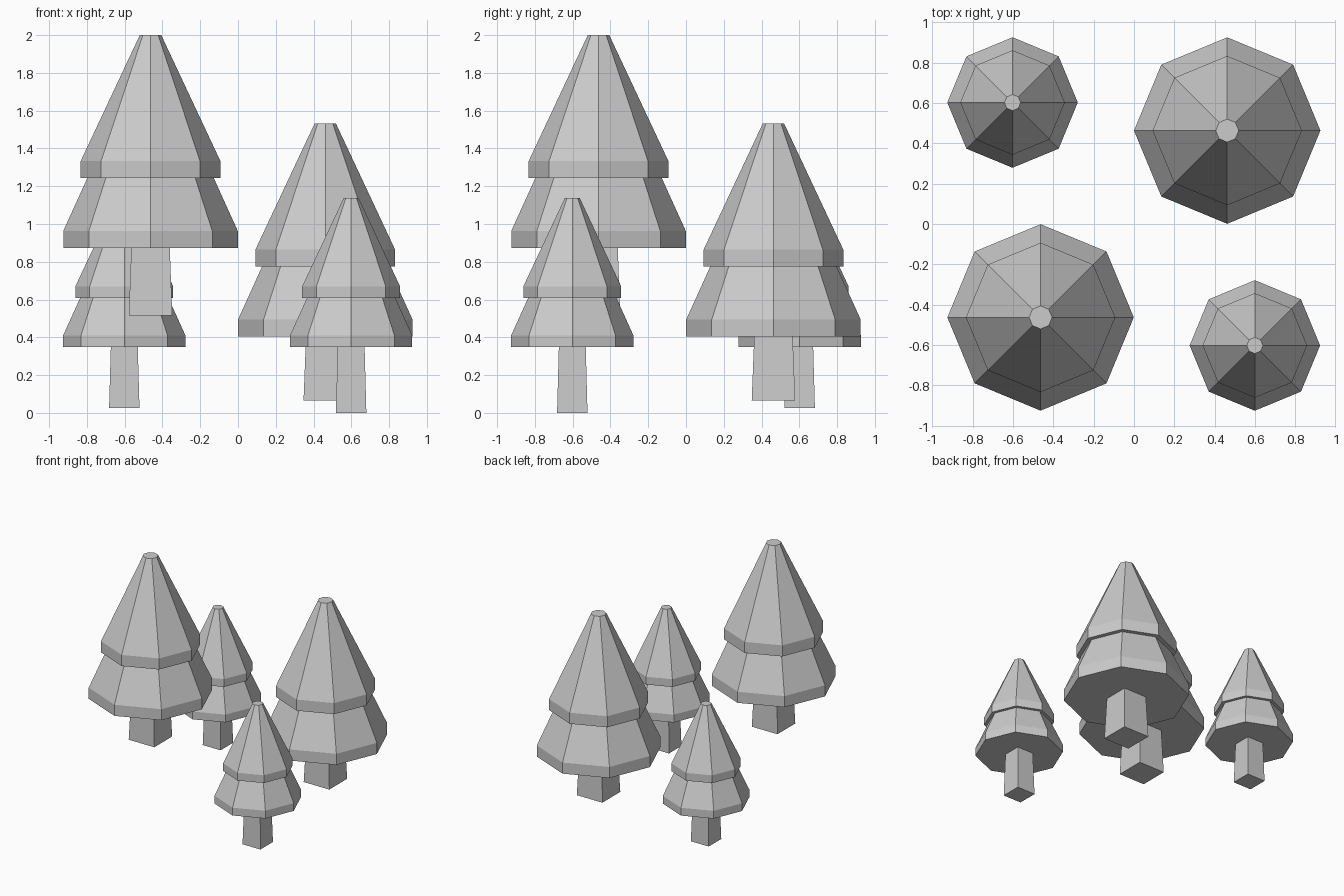
import bpy
import bmesh
from math import cos, sin, pi

old = bpy.data.objects.get("Cube")
if old:
    bpy.data.objects.remove(old, do_unlink=True)

# One flat grey for everything
GREY = (0.6, 0.6, 0.6, 1)
grey = bpy.data.materials.new("plain grey")
grey.use_nodes = True
grey.diffuse_color = GREY
grey.node_tree.nodes["Principled BSDF"].inputs["Base Color"].default_value = GREY

# Foliage outline of a full-size tree: (radius, height above the lowest rim)
FOLIAGE = [(0.462, 0), (0.462, 0.09), (0.335, 0.37),
           (0.37, 0.37), (0.37, 0.46), (0.057, 1.127)]


def lathe(name, profile, sides, turn, location):
    """Closed, flat-faced solid made of stacked polygon rings."""
    bm = bmesh.new()
    rings = []
    for radius, z in profile:
        angles = [turn + 2 * pi * i / sides for i in range(sides)]
        rings.append([bm.verts.new((radius * cos(a), radius * sin(a), z)) for a in angles])
    for low, high in zip(rings, rings[1:]):
        for i in range(sides):
            j = (i + 1) % sides
            bm.faces.new((low[i], low[j], high[j], high[i]))
    bm.faces.new(rings[0][::-1])
    bm.faces.new(rings[-1])
    mesh = bpy.data.meshes.new(name)
    bm.to_mesh(mesh)
    bm.free()
    mesh.materials.append(grey)
    obj = bpy.data.objects.new(name, mesh)
    obj.location = location
    bpy.context.collection.objects.link(obj)


def tree(name, x, y, scale, rim, base):
    """Two-tier octagonal foliage on a tapered square trunk."""
    foliage = [(r * scale, z * scale) for r, z in FOLIAGE]
    lathe(name + "_foliage", foliage, 8, 0, (x, y, rim))
    corner = 2 ** 0.5 * scale
    trunk = [(0.115 * corner, 0), (0.101 * corner, rim - base + 0.02)]
    lathe(name + "_trunk", trunk, 4, pi / 4, (x, y, base))


tree("tall_front_tree", -0.463, -0.463, 1, 0.873, 0.516)
tree("tall_back_tree", 0.462, 0.463, 1, 0.404, 0.066)
tree("small_back_tree", -0.602, 0.602, 0.7, 0.348, 0.025)
tree("small_front_tree", 0.599, -0.602, 0.7, 0.348, 0)
